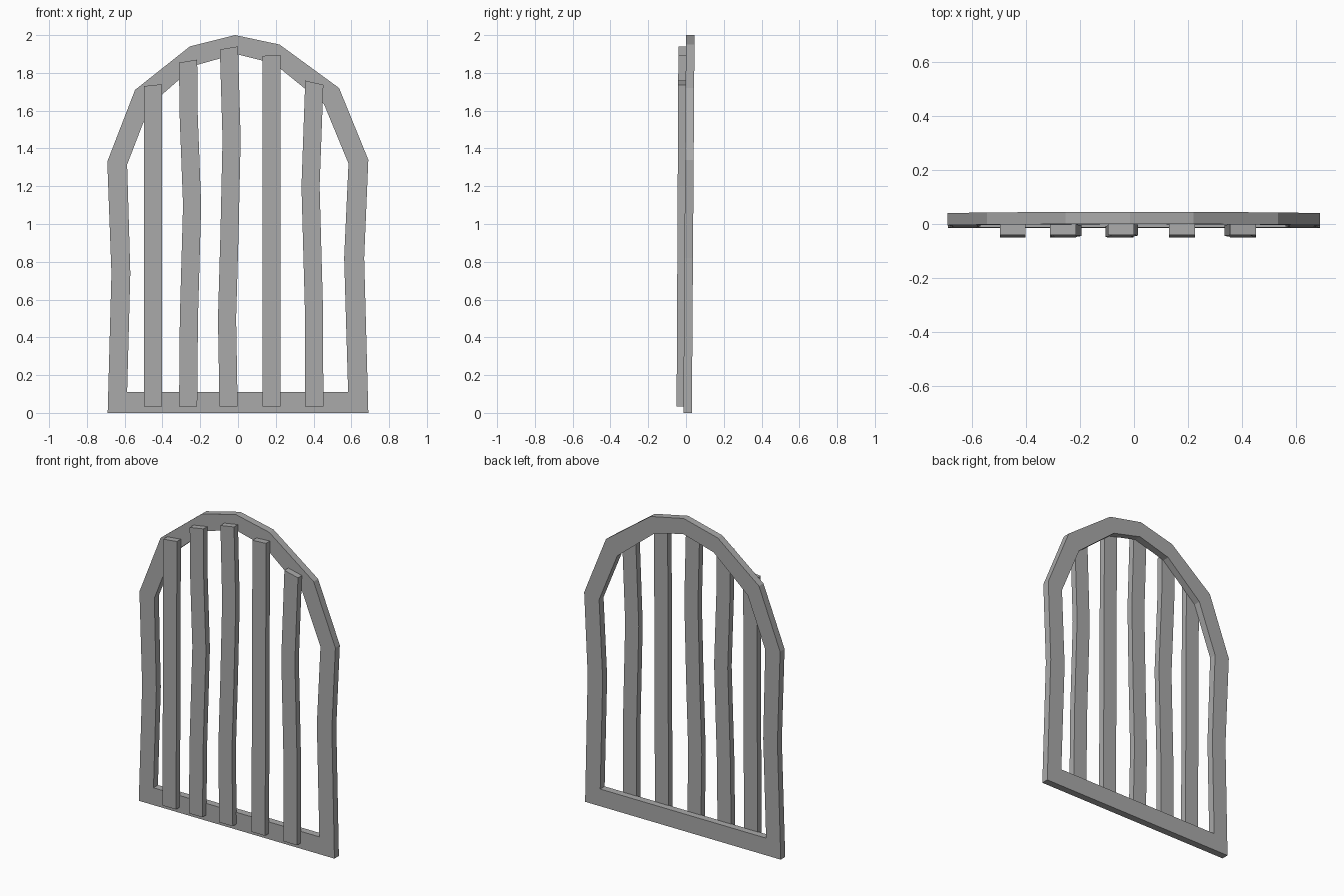
import bpy, bmesh

cube = bpy.data.objects.get("Cube")
if cube:
    bpy.data.objects.remove(cube, do_unlink=True)

grey = bpy.data.materials.new("iron grey")
grey.use_nodes = True
colour = (0.4, 0.4, 0.4, 1)
grey.diffuse_color = colour
grey.node_tree.nodes["Principled BSDF"].inputs["Base Color"].default_value = colour


def strip(name, side_a, side_b, front, lean, depth, closed=False):
    """Solid band between two outlines in the xz plane, leaning back with height."""
    bm = bmesh.new()
    rings = []
    for a, b in zip(side_a, side_b):
        rings.append([bm.verts.new((x, front + lean * z + d, z))
                      for (x, z), d in ((a, 0), (b, 0), (b, depth), (a, depth))])
    pairs = list(zip(rings, rings[1:]))
    if closed:
        pairs.append((rings[-1], rings[0]))
    else:
        bm.faces.new(rings[0])
        bm.faces.new(rings[-1])
    for p, q in pairs:
        for i in range(4):
            j = (i + 1) % 4
            bm.faces.new((p[i], p[j], q[j], q[i]))
    bmesh.ops.recalc_face_normals(bm, faces=bm.faces)
    mesh = bpy.data.meshes.new(name)
    bm.to_mesh(mesh)
    bm.free()
    mesh.materials.append(grey)
    obj = bpy.data.objects.new(name, mesh)
    bpy.context.collection.objects.link(obj)


# Arched frame, outer and inner outline from lower right to lower left
outer = [(-.69, 0), (-.67, .74), (-.692, 1.33), (-.545, 1.71), (-.255, 1.94), (-.015, 2),
         (.22, 1.95), (.535, 1.72), (.69, 1.34), (.668, .82), (.69, 0)]
inner = [(-.587, .11), (-.57, .74), (-.587, 1.315), (-.465, 1.63), (-.225, 1.84), (-.01, 1.9),
         (.19, 1.85), (.455, 1.635), (.585, 1.32), (.562, .82), (.583, .11)]
strip("arched_frame", outer, inner, -.014, .007, .045, closed=True)

# Vertical bars: centre line points and the slope of the top end
bars = {
    "bar_far_right": ([(-.45, .035), (-.45, 1.735)], .005),
    "bar_right": ([(-.264, .035), (-.26, .5), (-.243, 1.1), (-.262, 1.6), (-.264, 1.862)], .008),
    "bar_middle": ([(-.05, .035), (-.058, .5), (-.045, .95), (-.034, 1.45), (-.048, 1.932)], .008),
    "bar_left": ([(.178, .035), (.178, 1.893)], .003),
    "bar_far_left": ([(.404, .035), (.402, .55), (.384, 1.2), (.404, 1.748)], -.011),
}
half = .048
for name, (path, slope) in bars.items():
    tilt = [0] * (len(path) - 1) + [slope]
    left = [(x - half, z - t) for (x, z), t in zip(path, tilt)]
    right = [(x + half, z + t) for (x, z), t in zip(path, tilt)]
    strip(name, left, right, -.05, .005, .04)
